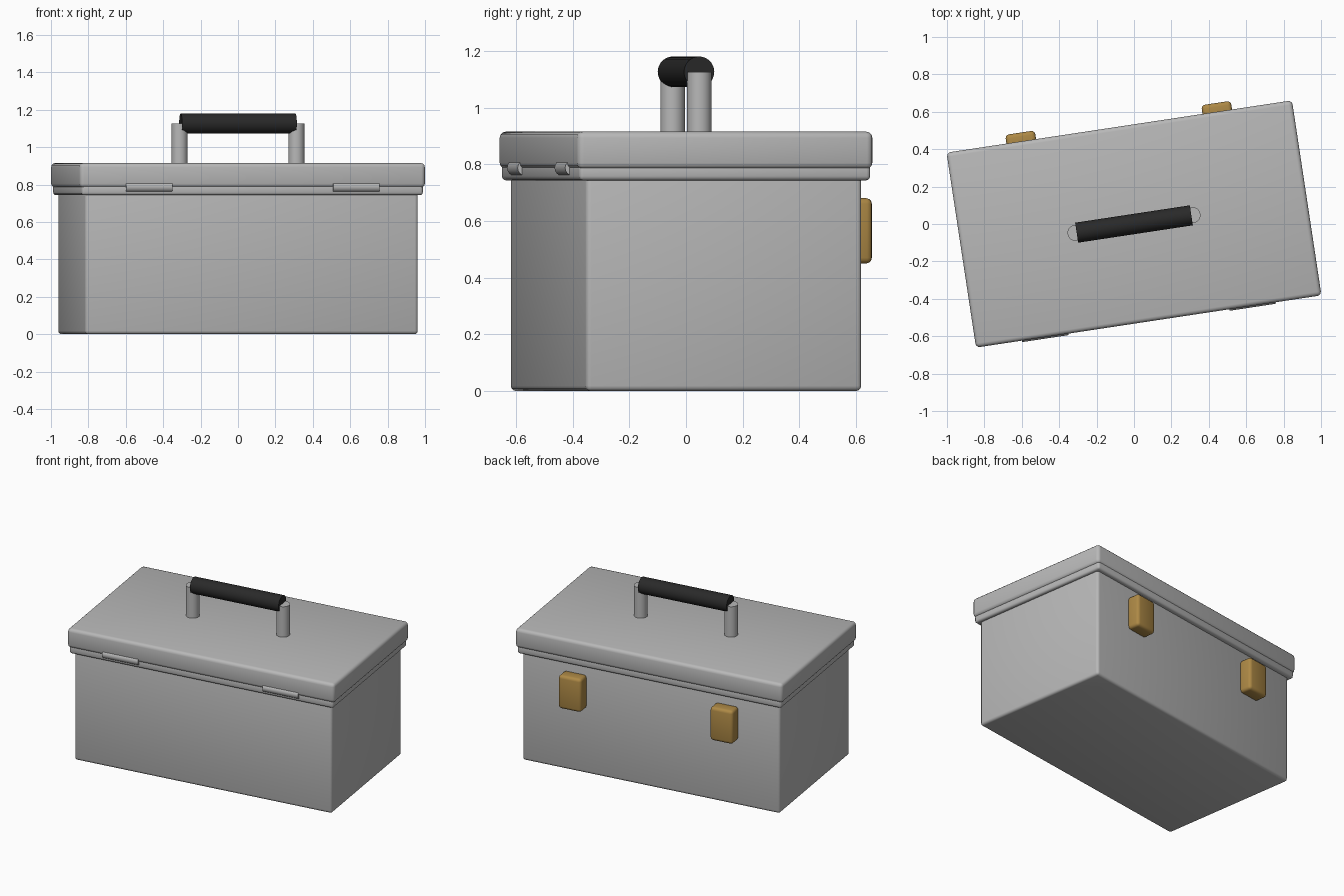
import bpy
import math
from mathutils import Matrix

cube = bpy.data.objects.get("Cube")
if cube:
    bpy.data.objects.remove(cube, do_unlink=True)

TURN = Matrix.Rotation(math.radians(8.6), 4, "Z")  # whole box sits turned on the ground


def material(name, rgb):
    mat = bpy.data.materials.new(name)
    mat.use_nodes = True
    color = (*rgb, 1)
    mat.diffuse_color = color
    for node in mat.node_tree.nodes:
        if node.type == "BSDF_PRINCIPLED":
            node.inputs["Base Color"].default_value = color
    return mat


steel = material("grey steel", (0.48, 0.48, 0.48))
rubber = material("black rubber", (0.022, 0.022, 0.022))
brass = material("brass", (0.42, 0.25, 0.06))


def finish(name, mat, bevel):
    obj = bpy.context.object
    obj.name = name
    obj.data.materials.append(mat)
    if bevel:
        mod = obj.modifiers.new("rounded edges", "BEVEL")
        mod.width = bevel
        mod.segments = 3
        mod.limit_method = "ANGLE"
        bpy.ops.object.modifier_apply(modifier=mod.name)
    bpy.ops.object.shade_smooth_by_angle(angle=math.radians(35))
    obj.matrix_world = TURN @ obj.matrix_basis
    return obj


def box(name, x, y, z, mat, bevel):
    """Rounded box from (min, max) ranges."""
    ranges = (x, y, z)
    bpy.ops.mesh.primitive_cube_add(size=1, location=[(a + b) / 2 for a, b in ranges])
    bpy.context.object.scale = [b - a for a, b in ranges]
    bpy.ops.object.transform_apply(location=False, rotation=False, scale=True)
    return finish(name, mat, bevel)


def rod(name, center, radius, length, mat, sideways=False, sides=32, bevel=0):
    turn = (0, math.pi / 2, 0) if sideways else (0, 0, 0)
    bpy.ops.mesh.primitive_cylinder_add(vertices=sides, radius=radius, depth=length,
                                        location=center, rotation=turn)
    return finish(name, mat, bevel)


# Body, rim and lid
box("body", (-0.9, 0.9), (-0.492, 0.492), (0, 0.77), steel, 0.018)
box("lid_rim", (-0.923, 0.923), (-0.52, 0.52), (0.743, 0.8), steel, 0.015)
box("lid", (-0.934, 0.934), (-0.527, 0.527), (0.783, 0.915), steel, 0.022)

# Carrying handle
rod("handle_grip", (0, 0, 1.126), 0.054, 0.62, rubber, sideways=True)

for side, sign in (("left", 1), ("right", -1)):
    rod(side + "_handle_post", (sign * 0.316, 0, 1.01), 0.043, 0.23, steel)
    # Hinge barrels along the front edge
    rod(side + "_hinge", (sign * 0.56, -0.507, 0.787), 0.028, 0.25, steel, sideways=True, sides=16)
    # Latches on the back wall
    cx = sign * 0.53
    box(side + "_latch", (cx - 0.08, cx + 0.08), (0.48, 0.574), (0.45, 0.68), brass, 0.02)
